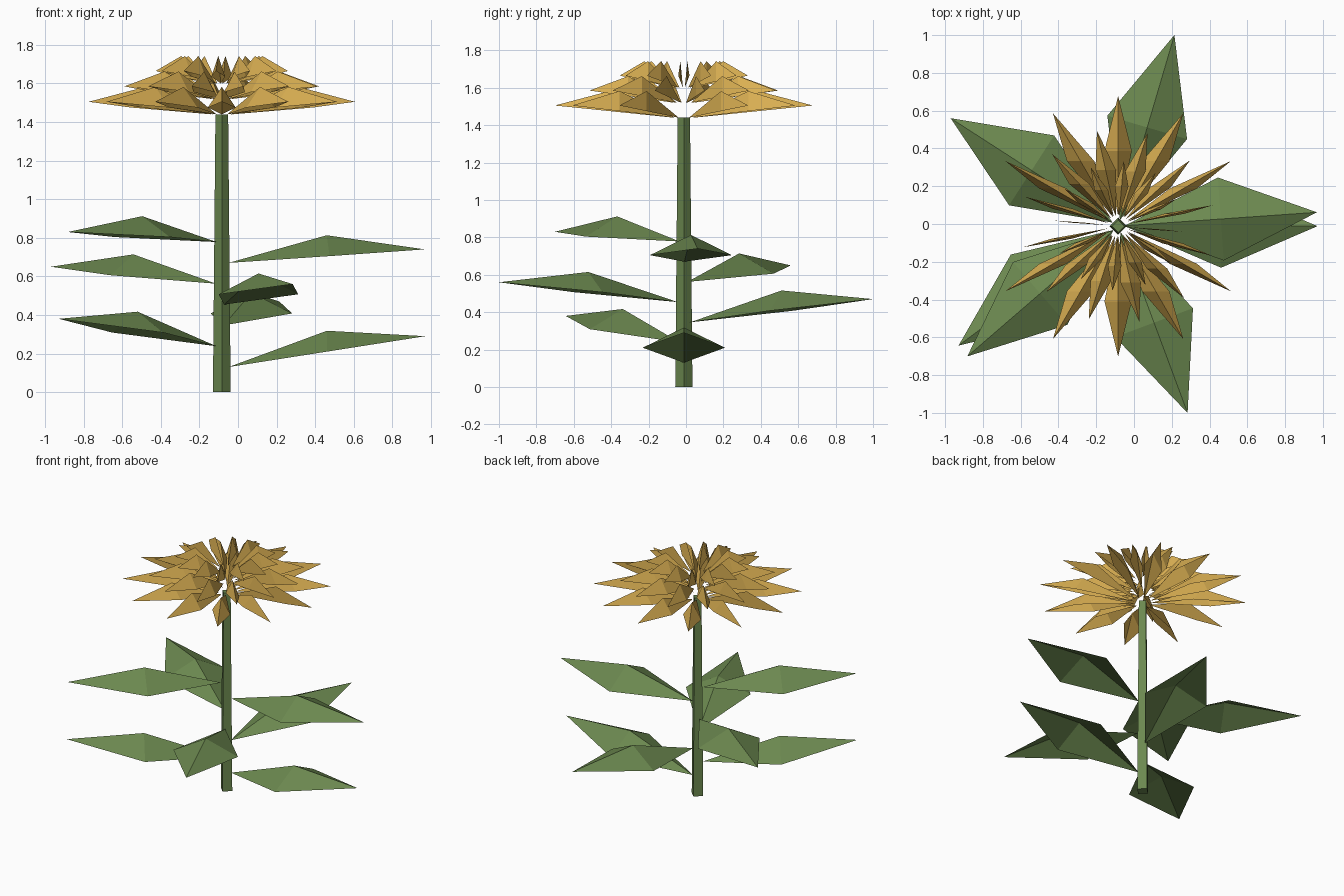
import bpy, bmesh, math
from mathutils import Vector

cube = bpy.data.objects.get("Cube")
if cube:
    bpy.data.objects.remove(cube, do_unlink=True)

CENTRE = Vector((-0.084, -0.0115, 0))


def material(name, rgb):
    mat = bpy.data.materials.new(name)
    mat.use_nodes = True
    mat.diffuse_color = (*rgb, 1)
    mat.node_tree.nodes["Principled BSDF"].inputs["Base Color"].default_value = (*rgb, 1)
    return mat


green = material("leaf green", (0.15, 0.25, 0.08))
gold = material("petal gold", (0.70, 0.43, 0.085))


def finish(bm, name, mat):
    mesh = bpy.data.meshes.new(name)
    bm.to_mesh(mesh)
    bm.free()
    mesh.materials.append(mat)
    obj = bpy.data.objects.new(name, mesh)
    obj.location = CENTRE
    bpy.context.collection.objects.link(obj)
    return obj


def blade(name, mat, angle, radii, heights, ridge, side, middle=0.5):
    """Open four-sided tent: root, two side corners, tip and a raised ridge point."""
    out = Vector((math.cos(angle), math.sin(angle), 0))
    root, tip = (out * r + Vector((0, 0, z)) for r, z in zip(radii, heights))
    mid = root.lerp(tip, middle)
    bm = bmesh.new()
    peak = bm.verts.new(mid + Vector((0, 0, ridge)))
    rim = [bm.verts.new(p) for p in (root, mid - side, tip, mid + side)]
    for a, b in zip(rim, rim[1:] + rim[:1]):
        bm.faces.new((peak, a, b))
    bmesh.ops.recalc_face_normals(bm, faces=bm.faces[:])
    if sum(f.normal.z for f in bm.faces) < 0:
        bmesh.ops.reverse_faces(bm, faces=bm.faces[:])
    return finish(bm, name, mat)


# Tapered four-sided stem
bm = bmesh.new()
bmesh.ops.create_cone(bm, cap_ends=True, segments=4, radius1=0.046, radius2=0.033, depth=1.44)
bmesh.ops.translate(bm, verts=bm.verts[:], vec=(0, 0, 0.72))
finish(bm, "stem", green)

# Leaves spiral up the stem and flatten out towards the top
for i in range(7):
    angle = math.radians(216.8 * i)
    z = 0.13 + 0.108 * i
    across = Vector((-math.sin(angle), math.cos(angle), 0)) * 0.22
    blade(f"leaf_{i + 1}", green, angle, (0.035, 1.055),
          (z, z + 0.16 - 0.018 * i), 0.108, across)

# Three stacked rings of petals, all widened along x
for ring in range(3):
    z = 1.44 + 0.08 * ring
    reach = 0.69 - 0.173 * ring
    for i in range(12):
        angle = math.radians(30 * i + 12.5 * ring)
        blade(f"petal_{ring + 1}_{i + 1}", gold, angle, (0.055, reach),
              (z, z + 0.065), 0.107, Vector((0.105 * reach, 0, 0)), 0.54)
